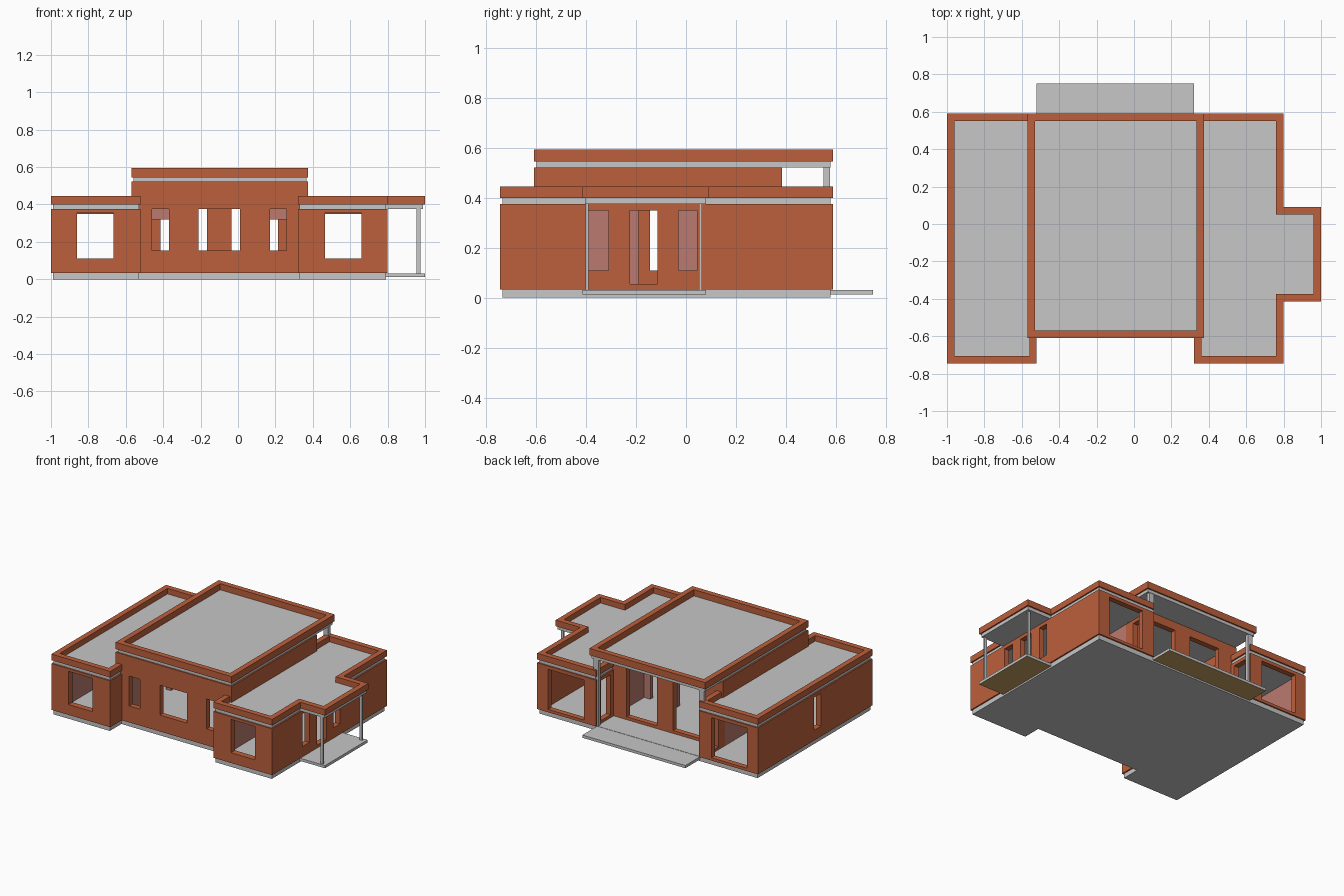
import bpy, bmesh

if "Cube" in bpy.data.objects:
    bpy.data.objects.remove(bpy.data.objects["Cube"])


def material(name, rgb):
    m = bpy.data.materials.new(name)
    m.diffuse_color = (*rgb, 1)
    m.use_nodes = True
    m.node_tree.nodes["Principled BSDF"].inputs["Base Color"].default_value = m.diffuse_color
    return m


BRICK = material("terracotta", (0.51, 0.117, 0.045))
GREY = material("concrete", (0.57, 0.57, 0.57))
PINK = material("dusty_pink", (0.49, 0.195, 0.162))
TAN = material("tan_earth", (0.56, 0.35, 0.127))


def solid(name, mat, adds, cuts=(), under=None):
    """Clean solid: union of boxes (x0,x1,y0,y1,z0,z1) minus cut boxes."""
    boxes = list(adds) + list(cuts)
    ax = [sorted({round(b[2 * k + i], 4) for b in boxes for i in (0, 1)}) for k in range(3)]

    def inside(b, p):
        return all(b[2 * k] < p[k] < b[2 * k + 1] for k in range(3))

    n = [len(a) - 1 for a in ax]
    filled = set()
    for i in range(n[0]):
        for j in range(n[1]):
            for k in range(n[2]):
                c = (i, j, k)
                p = [(ax[d][c[d]] + ax[d][c[d] + 1]) / 2 for d in range(3)]
                if any(inside(b, p) for b in adds) and not any(inside(b, p) for b in cuts):
                    filled.add(c)
    bm = bmesh.new()
    verts = {}

    def vert(c):
        if c not in verts:
            verts[c] = bm.verts.new([ax[d][c[d]] for d in range(3)])
        return verts[c]

    for c in filled:
        for d in range(3):
            for s in (0, 1):
                nb = list(c)
                nb[d] += 2 * s - 1
                if tuple(nb) in filled:
                    continue
                u, v = (d + 1) % 3, (d + 2) % 3
                loop = []
                for du, dv in ((0, 0), (1, 0), (1, 1), (0, 1)):
                    q = list(c)
                    q[d] += s
                    q[u] += du
                    q[v] += dv
                    loop.append(vert(tuple(q)))
                bm.faces.new(loop if s else loop[::-1])
    bmesh.ops.dissolve_limit(bm, angle_limit=0.01, verts=bm.verts[:], edges=bm.edges[:])
    bm.normal_update()
    if under:
        for f in bm.faces:
            f.material_index = 1 if f.normal.z < -0.5 else 0
    me = bpy.data.meshes.new(name)
    bm.to_mesh(me)
    bm.free()
    me.materials.append(mat)
    if under:
        me.materials.append(under)
    ob = bpy.data.objects.new(name, me)
    bpy.context.collection.objects.link(ob)
    return ob


def mir(b):
    """Mirror a box across the house centre line x = -0.1."""
    return (-0.2 - b[1], -0.2 - b[0], *b[2:])


def both(*bs):
    return [c for b in bs for c in (b, mir(b))]


# ground slab and the two outdoor floors
solid("ground_slab", GREY, [(-.99, .79, -.60, .58, 0, .034)] + both((.33, .79, -.735, .58, 0, .034)))
solid("porch_floor", GREY, [(.79, 1, -.415, .08, .012, .032)], under=TAN)
solid("patio_floor", GREY, [(-.52, .32, .58, .75, .012, .032)], under=TAN)

# outer walls of the two wings
Z0, Z1 = .034, .375
wing_cuts = both(
    (.36, .76, -.70, .55, 0, 1),         # room
    (.31, .37, -.57, .345, 0, 1),        # divider gap
    (.465, .66, -.80, -.69, .11, .355),  # front window
    (.42, .71, .54, .65, .055, .35),     # back glazed door
    (.31, .37, .42, .53, .055, .35))     # terrace side door
right_cuts = [(.75, .85, -.39, -.31, .11, .35), (.75, .85, -.225, -.115, .055, .35),
              (.75, .85, -.03, .045, .11, .35)]
left_cuts = [(-1.05, -.95, -.145, -.065, .11, .35)]
solid("wing_walls", BRICK, both((.32, .80, -.745, .59, Z0, Z1)), wing_cuts + right_cuts + left_cuts)

# taller central block
solid("central_walls", BRICK,
      [(-.52, .32, -.61, .385, Z0, Z1), (-.57, .375, -.61, .385, Z1, .522)],
      [(-.52, .32, -.57, .345, 0, Z1), (-.53, .335, -.57, .345, Z1, 1),
       (-.21, .01, -.65, -.55, .155, .375)]
      + both((.17, .26, -.65, -.55, .155, .375), (-.035, .215, .30, .40, .055, .46)))

# inside partitions
solid("partitions", PINK,
      both((.32, .36, -.57, .345, Z0, Z1), (.05, .32, 0, .03, Z0, Z1)),
      both((.31, .37, -.19, -.04, 0, 1), (.10, .27, -.01, .04, 0, .32)))
solid("left_wall_lining", PINK, [(-.96, -.955, -.70, -.19, Z0, Z1), (-.96, -.955, -.03, .55, Z0, Z1)])

# wing roofs: recessed slab with a brick parapet
solid("left_roof_slab", GREY, [(-.99, -.53, -.735, .58, Z1, .404)])
solid("right_roof_slab", GREY, [(.33, .79, -.735, .58, Z1, .404), (.79, .99, -.405, .08, Z1, .404)])
solid("left_parapet", BRICK, [(-1, -.52, -.745, .59, .40, .445)], [(-.96, -.56, -.705, .55, 0, 1)])
solid("right_parapet", BRICK,
      [(.32, .80, -.745, .59, .40, .445), (.80, 1, -.415, .09, .40, .445)],
      [(.36, .76, -.705, .55, 0, 1), (.76, .96, -.375, .05, 0, 1)])

# central roof
solid("central_roof_slab", GREY, [(-.56, .365, -.60, .58, .522, .549)])
solid("central_parapet", BRICK, [(-.57, .375, -.61, .59, .545, .595)], [(-.53, .335, -.57, .55, 0, 1)])

# columns of the terrace and the porch
for side, x in (("left", -.55), ("right", .31)):
    solid(side + "_terrace_column", GREY, [(x, x + .04, .55, .577, Z0, .522)])
for side, y in (("front", -.402), ("back", .052)):
    solid(side + "_porch_column", GREY, [(.955, .975, y, y + .012, .032, Z1)])
